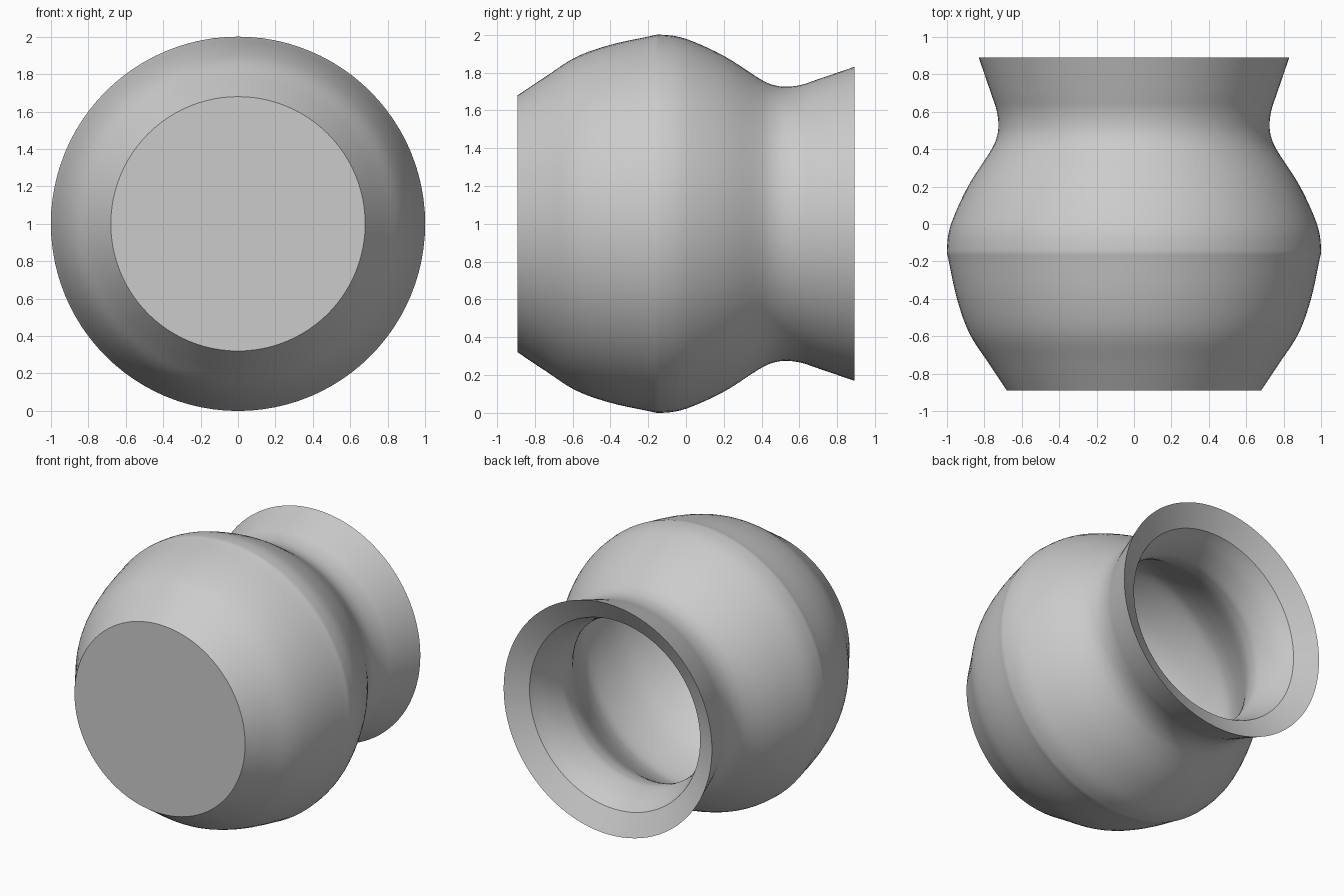
import bpy, bmesh, math
from mathutils import Vector

cube = bpy.data.objects.get("Cube")
if cube:
    bpy.data.objects.remove(cube)

SEGMENTS = 96

# Profiles as (radius, position along the pot's axis)
OUTER = [(.68, -.89), (.78, -.74), (.88, -.585), (.945, -.405), (.99, -.2),
         (1, -.13), (.978, 0), (.888, .2), (.77, .385), (.735, .46),
         (.725, .53), (.735, .61), (.765, .7), (.83, .89)]
INNER = [(.68, .81), (.63, .69), (.602, .57), (.603, .49), (.64, .38),
         (.76, .18), (.845, .01), (.87, -.13), (.83, -.37), (.75, -.55),
         (.61, -.76)]


def smooth_path(points, steps=5):
    """Catmull-Rom curve through the points."""
    p = [Vector(q) for q in points]
    p = [2 * p[0] - p[1]] + p + [2 * p[-1] - p[-2]]
    path = []
    for a, b, c, d in zip(p, p[1:], p[2:], p[3:]):
        for i in range(steps):
            t = i / steps
            path.append(b + (c - a) * t / 2
                        + (2 * a - 5 * b + 4 * c - d) * t**2 / 2
                        + (3 * b - a - 3 * c + d) * t**3 / 2)
    return path + [p[-2]]


# Closed wall: base centre, outside, chamfered lip, inside, floor centre
profile = [Vector((0, OUTER[0][1]))] + smooth_path(OUTER)
profile += smooth_path(INNER) + [Vector((0, INNER[-1][1]))]

bm = bmesh.new()
verts = [bm.verts.new((q.x, q.y, 1)) for q in profile]
edges = [bm.edges.new(pair) for pair in zip(verts, verts[1:])]
bmesh.ops.spin(bm, geom=verts + edges, cent=(0, 0, 1), axis=(0, 1, 0),
               angle=math.tau, steps=SEGMENTS)
bmesh.ops.remove_doubles(bm, verts=bm.verts, dist=.0005)
bmesh.ops.recalc_face_normals(bm, faces=bm.faces)
mesh = bpy.data.meshes.new("pot")
bm.to_mesh(mesh)
bm.free()
pot = bpy.data.objects.new("pot", mesh)
bpy.context.collection.objects.link(pot)

# Plain grey clay
grey = bpy.data.materials.new("grey_clay")
grey.use_nodes = True
colour = (.6, .6, .6, 1)
grey.diffuse_color = colour
grey.node_tree.nodes["Principled BSDF"].inputs["Base Color"].default_value = colour
mesh.materials.append(grey)

# Smooth walls, crisp base and lip
bpy.ops.object.select_all(action='DESELECT')
pot.select_set(True)
bpy.context.view_layer.objects.active = pot
bpy.ops.object.shade_smooth_by_angle(angle=math.radians(30))
